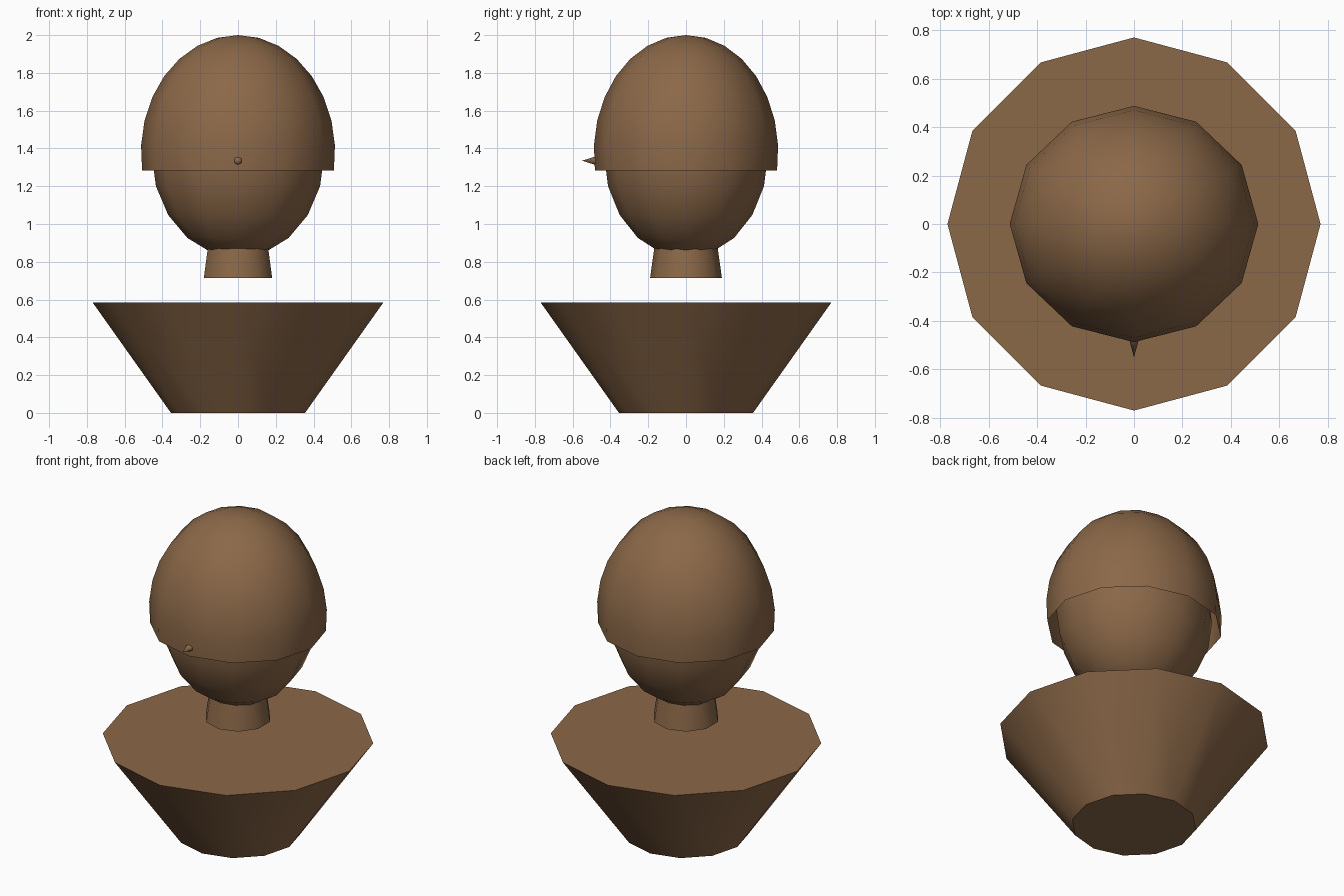
import bpy, bmesh, math

if "Cube" in bpy.data.objects:
    bpy.data.objects.remove(bpy.data.objects["Cube"])

brown = bpy.data.materials.new("warm_brown")
brown.diffuse_color = (0.258, 0.138, 0.065, 1)
brown.use_nodes = True
brown.node_tree.nodes["Principled BSDF"].inputs["Base Color"].default_value = brown.diffuse_color


def revolve(name, profile, sides, start=0.0, y_scale=1.0, angle=50, caps=True):
    """Spin (radius, z) points, listed top to bottom, about the z axis."""
    bm = bmesh.new()
    rings = []
    for r, z in profile:
        if r < 1e-5:
            rings.append([bm.verts.new((0, 0, z))])
            continue
        turn = [start + 2 * math.pi * i / sides for i in range(sides)]
        rings.append([bm.verts.new((r * math.cos(a), r * math.sin(a) * y_scale, z)) for a in turn])
    for up, low in zip(rings, rings[1:]):
        for i in range(sides):
            j = (i + 1) % sides
            if len(up) == 1:
                bm.faces.new((up[0], low[i], low[j]))
            elif len(low) == 1:
                bm.faces.new((up[i], low[0], up[j]))
            else:
                bm.faces.new((up[i], low[i], low[j], up[j]))
    if caps:
        if len(rings[0]) > 1:
            bm.faces.new(rings[0])
        if len(rings[-1]) > 1:
            bm.faces.new(rings[-1][::-1])
    mesh = bpy.data.meshes.new(name)
    bm.to_mesh(mesh)
    bm.free()
    mesh.materials.append(brown)
    ob = bpy.data.objects.new(name, mesh)
    bpy.context.collection.objects.link(ob)
    bpy.ops.object.select_all(action='DESELECT')
    ob.select_set(True)
    bpy.context.view_layer.objects.active = ob
    bpy.ops.object.shade_smooth_by_angle(angle=math.radians(angle))
    return ob


def dome(radius, height, centre, sweep, steps):
    """Elliptical arc from the top pole down through the sweep in degrees."""
    arc = [math.radians(sweep * i / steps) for i in range(steps + 1)]
    return [(radius * math.sin(a), centre + height * math.cos(a)) for a in arc]


# Flared shoulders
revolve("shoulders", [(0.77, 0.585), (0.355, 0)], 12)

# Tapered neck, running up into the head
revolve("neck", [(0.15, 1.0), (0.19, 0.715)], 10, start=math.pi / 2)

# Egg-shaped head
revolve("head", dome(0.457, 0.548, 1.37, 180, 10), 12, y_scale=0.95)

# Hair shell, open underneath
revolve("hair_cap", dome(0.514, 0.62, 1.38, 99, 8), 12, y_scale=0.95, caps=False)

# Small pointed nose, facing the front
nose = revolve("nose", [(0, 0.04), (0.026, -0.043)], 6, start=math.pi / 2, angle=65)
nose.rotation_euler.x = math.pi / 2
nose.location = (0, -0.51, 1.335)
